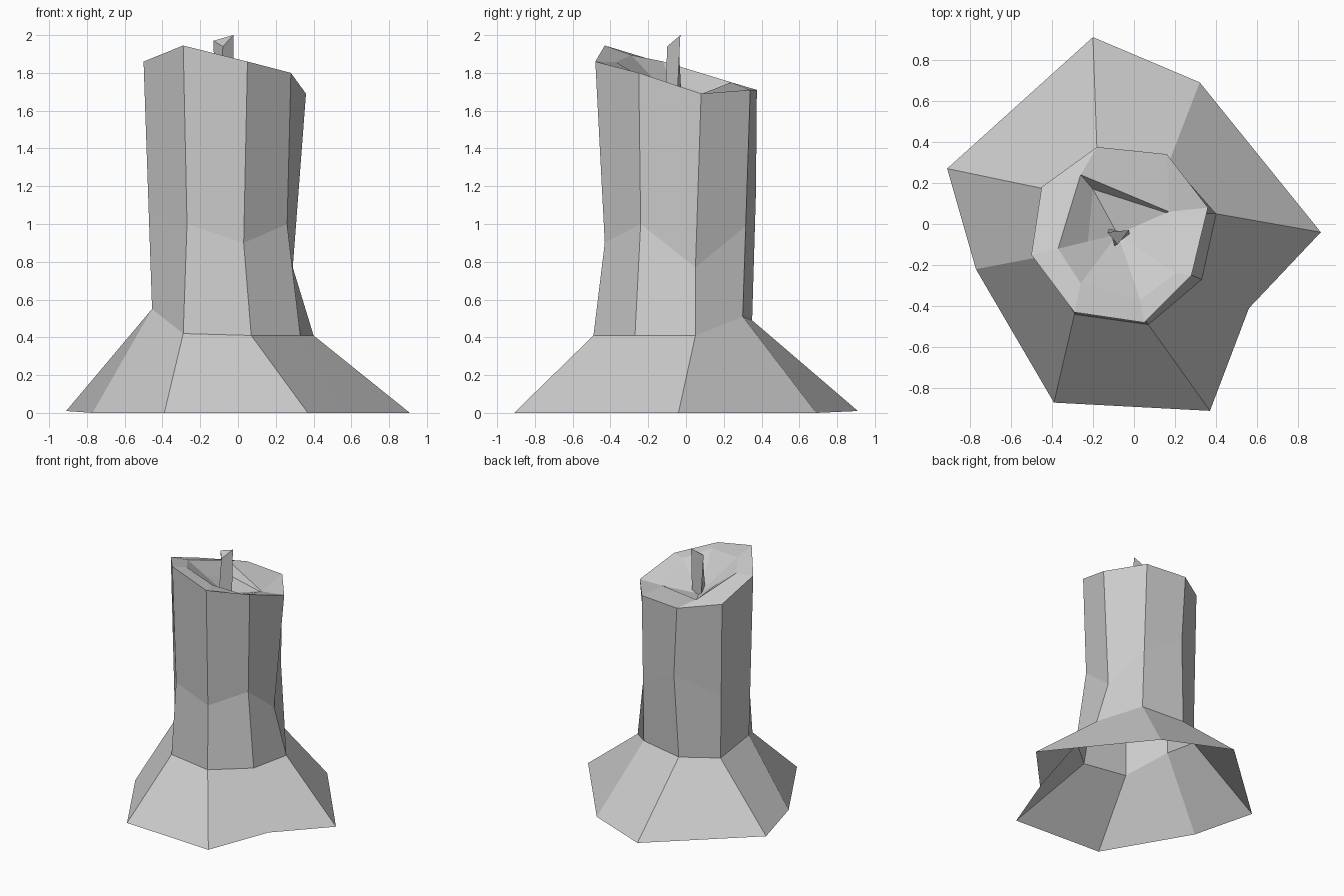
import bpy, bmesh
from mathutils import Vector

cube = bpy.data.objects.get("Cube")
if cube:
    bpy.data.objects.remove(cube, do_unlink=True)


def make_material(name, colour):
    mat = bpy.data.materials.new(name)
    mat.use_nodes = True
    mat.diffuse_color = colour
    mat.node_tree.nodes["Principled BSDF"].inputs["Base Color"].default_value = colour
    return mat


def bridge(bm, lower, upper):
    """Join two rings of equal length with a band of faces."""
    n = len(lower)
    for i in range(n):
        j = (i + 1) % n
        bm.faces.new((lower[i], lower[j], upper[j], upper[i]))


def loft(name, rings, mat, tip=None, cap=False):
    """Skin a stack of rings, optionally closing the last one."""
    bm = bmesh.new()
    loops = [[bm.verts.new(p) for p in ring] for ring in rings]
    for lower, upper in zip(loops, loops[1:]):
        bridge(bm, lower, upper)
    last = loops[-1]
    if tip:
        centre = bm.verts.new(tip)
        for a, b in zip(last, last[1:] + last[:1]):
            bm.faces.new((a, b, centre))
    if cap:
        bm.faces.new(last)
    # Merge coincident corners where two columns meet
    bmesh.ops.remove_doubles(bm, verts=bm.verts, dist=0.001)
    bmesh.ops.recalc_face_normals(bm, faces=bm.faces)
    mesh = bpy.data.meshes.new(name)
    bm.to_mesh(mesh)
    bm.free()
    obj = bpy.data.objects.new(name, mesh)
    bpy.context.collection.objects.link(obj)
    mesh.materials.append(mat)
    return obj


grey = make_material("plain grey", (0.6, 0.6, 0.6, 1.0))

# Rings run counter-clockwise from the front right corner
base = [(-.39, -.87, 0), (.37, -.91, 0), (.56, -.41, 0), (.91, -.04, 0),
        (.32, .69, 0), (-.2, .91, .01), (-.91, .27, .01), (-.77, -.22, 0)]
neck = [(-.29, -.44, .42), (.07, -.49, .41), (.33, -.27, .41), (.4, .05, .41),
        (.17, .3, .51), (-.18, .35, .49), (-.43, .17, .48), (-.455, -.16, .55)]
rim = [(-.29, -.43, 1.945), (.05, -.48, 1.86), (.28, -.25, 1.8), (.36, .08, 1.69),
       (.16, .34, 1.71), (-.18, .375, 1.71), (-.45, .18, 1.74), (-.5, -.15, 1.86)]

# Waist: some columns are kinked, the others run straight from neck to rim
waist = [Vector(a).lerp(Vector(b), 0.4) for a, b in zip(neck, rim)]
kinks = {0: (-.27, -.41, 1), 1: (.03, -.43, .9), 2: (.26, -.24, 1),
         3: (.29, .05, .77), 5: (-.15, .37, 1.16)}
for column, point in kinks.items():
    waist[column] = Vector(point)

# Hollow: inner lip, then a sunken floor around the wick
corner, side = (-.26, .24, 1.75), (.17, .06, 1.68)
lip = [(-.26, -.29, 1.894), (.03, -.37, 1.857), (.2, -.24, 1.78), side,
       side, corner, corner, (-.37, -.12, 1.86)]
centre = Vector((-.08, -.05, 1.64))
floor = [Vector(p).lerp(centre, 0.5) for p in lip]
floor[3] = floor[4] = Vector(side).lerp(centre, 0.05)
floor[5] = floor[6] = Vector((-.2, .17, 1.67))

loft("candle_body", [base, neck, waist, rim, lip, floor], grey, tip=centre)

# Wick: a slanted three-sided prism
wick_foot = [(-.1, -.11, 1.6), (-.02, -.05, 1.6), (-.12, -.02, 1.6)]
wick_top = [(-.08, -.1, 1.94), (-.025, -.03, 2), (-.13, -.04, 1.97)]
loft("wick", [wick_foot, wick_top], grey, cap=True)
